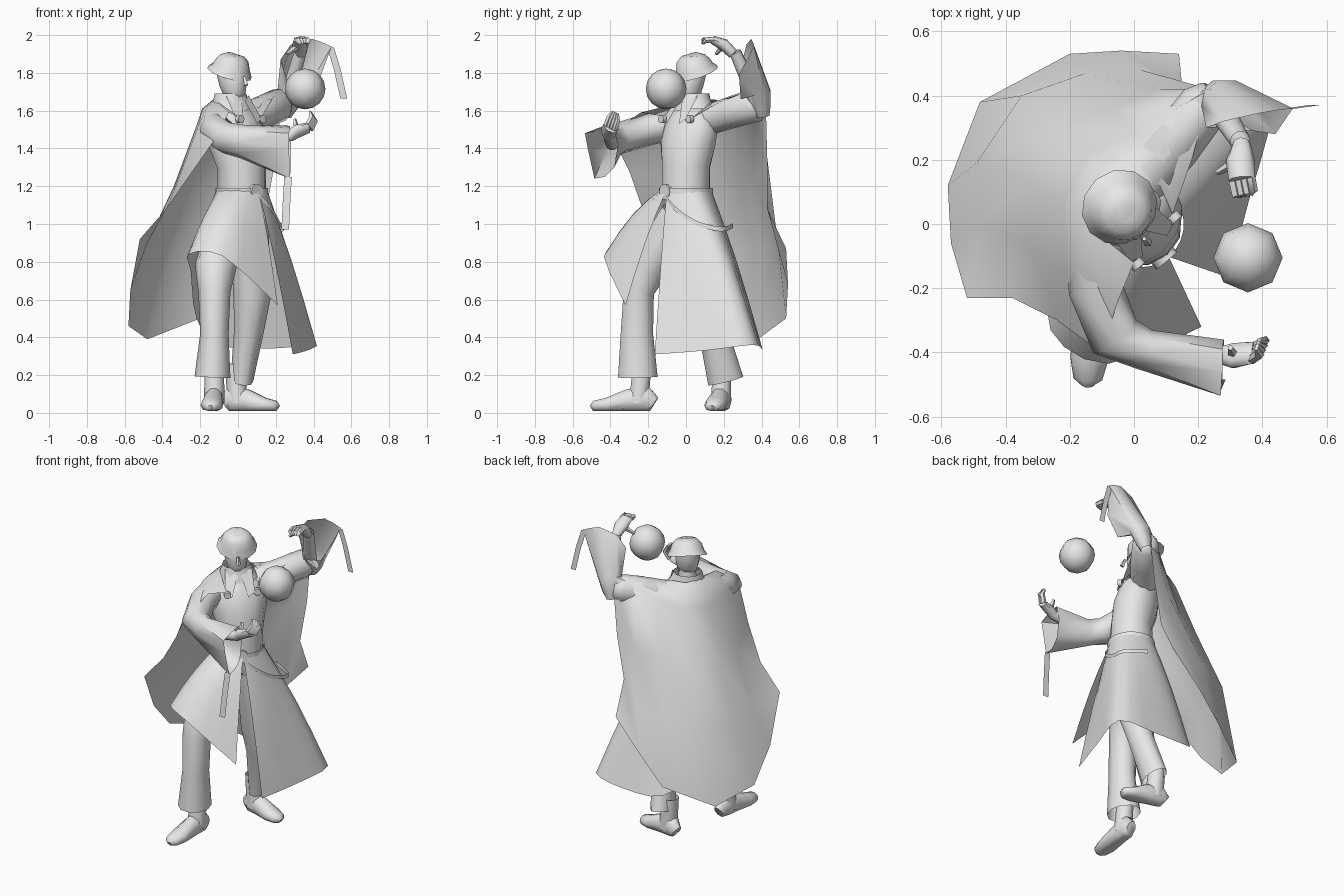
import bpy
import bmesh
import math
from mathutils import Vector

default_cube = bpy.data.objects.get("Cube")
if default_cube:
    bpy.data.objects.remove(default_cube, do_unlink=True)

grey = bpy.data.materials.new("plain grey")
grey.use_nodes = True
grey.diffuse_color = (.8, .8, .8, 1)
grey.node_tree.nodes["Principled BSDF"].inputs["Base Color"].default_value = grey.diffuse_color

UP = Vector((0, 0, 1))
FACING = Vector((.65, -.75, 0)).normalized()
ACROSS = Vector((.75, .65, 0)).normalized()
parts = []


def finish(name, bm):
    """Turn a bmesh into a named grey object."""
    bmesh.ops.recalc_face_normals(bm, faces=bm.faces)
    mesh = bpy.data.meshes.new(name)
    bm.to_mesh(mesh)
    bm.free()
    mesh.materials.append(grey)
    obj = bpy.data.objects.new(name, mesh)
    bpy.context.collection.objects.link(obj)
    parts.append(obj)


def loft(name, rows, closed=False, caps=False):
    """Skin a surface across rows of points."""
    bm = bmesh.new()
    grid = [[bm.verts.new(point) for point in row] for row in rows]
    count = len(grid[0])
    for low, high in zip(grid, grid[1:]):
        for i in range(count if closed else count - 1):
            j = (i + 1) % count
            bm.faces.new((low[i], low[j], high[j], high[i]))
    if caps:
        bm.faces.new(grid[0])
        bm.faces.new(grid[-1])
    finish(name, bm)


def tube(name, rings, side=None, sides=10, caps=False, floor=0, mouth=None):
    """Skin elliptical rings (x, y, z, half width, half height), ending in an optional shaped mouth."""
    centres = [Vector(ring[:3]) for ring in rings]
    rows = []
    for i, ring in enumerate(rings):
        before, after = centres[max(i - 1, 0)], centres[min(i + 1, len(rings) - 1)]
        along = (after - before).normalized()
        across = Vector(side) if side else along.cross(UP)
        across = (across - along * across.dot(along)).normalized()
        upward = across.cross(along)
        row = []
        for k in range(sides):
            turn = math.tau * k / sides
            point = centres[i] + across * ring[3] * math.cos(turn) + upward * ring[-1] * math.sin(turn)
            point.z = max(point.z, floor)
            row.append(point)
        rows.append(row)
    if mouth:
        rows.append(mouth)
    loft(name, rows, closed=True, caps=caps)


def ball(name, centre, radius):
    bm = bmesh.new()
    bmesh.ops.create_uvsphere(bm, u_segments=8, v_segments=8, radius=radius)
    bmesh.ops.translate(bm, vec=centre, verts=bm.verts)
    finish(name, bm)


def disc(name, centre, radius, depth):
    """Round fitting that faces the way the chest does."""
    middle = Vector(centre)
    ends = [middle - FACING * depth, middle + FACING * depth]
    tube(name, [(*end, radius) for end in ends], caps=True)


def rounded(points, steps=3):
    """Smooth path through the given points."""
    points = [Vector(p) for p in points]
    path = []
    for i in range(len(points) - 1):
        a, b, c, d = points[max(i - 1, 0)], points[i], points[i + 1], points[min(i + 2, len(points) - 1)]
        for k in range(steps):
            t = k / steps
            path.append(b + (c - a) * t / 2 + (a - b * 2.5 + c * 2 - d / 2) * t * t
                        + (b * 3 - a - c * 3 + d) * t ** 3 / 2)
    return path + [points[-1]]


# Floating orb
ball("floating_orb", (.355, -.105, 1.715), .108)

# Torso, neck and turned-down collar
tube("torso", [
    (.02, 0, 1.13, .13, .13), (.02, 0, 1.3, .135, .125), (0, .01, 1.42, .165, .135),
    (-.02, .03, 1.53, .17, .12), (-.03, .04, 1.61, .1, .08),
], side=ACROSS, sides=12, caps=True)
tube("neck", [(-.04, .04, 1.55, .06), (-.03, .03, 1.72, .05)], side=ACROSS)
tube("collar", [
    (-.03, .04, 1.59, .125, .105), (-.04, .04, 1.65, .1, .09), (-.04, .04, 1.69, .085),
], side=ACROSS, sides=12)
for label, sign in (("left", 1), ("right", -1)):
    base, spread = Vector((-.03, .04, 0)), ACROSS * sign
    loft(label + "_lapel", [
        [base + spread * .08 + FACING * .04 + UP * 1.68, base + spread * .01 + FACING * .09 + UP * 1.65],
        [base + spread * .09 + FACING * .13 + UP * 1.56, base + spread * .05 + FACING * .145 + UP * 1.53],
    ])

# Head, nose and flared cap
tube("head", [
    (0, -.005, 1.65, .025, .03), (-.015, .01, 1.68, .055, .06), (-.025, .02, 1.74, .07, .08),
    (-.035, .03, 1.8, .075, .085), (-.04, .04, 1.86, .06, .07),
], side=ACROSS, caps=True)
nose = Vector((-.02, .015, 0)) + FACING * .08
tube("nose", [(*(nose + UP * 1.78), .008), (*(nose + FACING * .018 + UP * 1.735), .014)],
     side=ACROSS, sides=4, caps=True)
tube("cap", [
    (-.03, .035, 1.9, .03), (-.032, .037, 1.892, .065), (-.033, .038, 1.865, .09),
    (-.037, .044, 1.83, .102), (-.045, .053, 1.8, .122),
], side=ACROSS, sides=12, caps=True)

# Cape: rows run from the left side round the back to the right side
loft("cape", [
    [(.12, .03, 1.56), (.08, .12, 1.63), (0, .15, 1.66), (-.09, .13, 1.66),
     (-.13, .05, 1.66), (-.1, -.04, 1.64), (0, -.12, 1.57)],
    [(.18, .2, 1.66), (.1, .22, 1.67), (0, .21, 1.64), (-.12, .18, 1.62),
     (-.19, .06, 1.61), (-.17, -.1, 1.61), (-.05, -.24, 1.59)],
    [(.24, .42, 1.73), (.13, .36, 1.68), (0, .27, 1.58), (-.14, .22, 1.54),
     (-.22, .07, 1.52), (-.21, -.16, 1.52), (-.1, -.4, 1.48)],
    [(.2, .43, 1.35), (.08, .42, 1.3), (-.06, .36, 1.25), (-.23, .3, 1.22),
     (-.34, .14, 1.2), (-.33, -.06, 1.2), (-.24, -.3, 1.28)],
    [(.15, .43, 1.08), (.02, .48, .95), (-.15, .47, .9), (-.35, .4, .85),
     (-.49, .19, .85), (-.48, 0, .9), (-.38, -.23, 1.08)],
    [(.14, .53, .87), (-.04, .54, .68), (-.2, .53, .5), (-.48, .38, .39),
     (-.58, .12, .46), (-.57, -.06, .65), (-.52, -.23, .92)],
])
disc("left_clasp", (.125, .02, 1.555), .022, .012)
disc("right_clasp", (.01, -.125, 1.555), .022, .012)

# Coat skirt, split at the front, with one front panel lifted by the stride
hem = rounded([
    (.29, -.165, .31), (.365, .1, .33), (.41, .35, .36), (.16, .4, .34), (-.1, .38, .36),
    (-.22, .2, .5), (-.25, -.1, .75), (-.26, -.33, .84), (-.08, -.435, .83), (.21, -.32, .57),
])
waist = []
front_angle = math.atan2(FACING.y, FACING.x)
for i in range(len(hem)):
    turn = front_angle + math.tau * i / (len(hem) - 1)
    waist.append(Vector((.02 + .135 * math.cos(turn), .135 * math.sin(turn), 1.18)))
loft("coat_skirt", [
    [top.lerp(low, step) + UP * .04 * math.sin(math.pi * step) for top, low in zip(waist, hem)]
    for step in (0, .25, .5, .75, 1)
])

# Belt, buckle and slack strap
tube("belt", [(.02, 0, height, .142) for height in (1.16, 1.19)], side=ACROSS, sides=14)
disc("buckle", (.09, -.1, 1.17), .042, .02)
strap = rounded([(.1, -.12, 1.15), (.175, -.06, 1.07), (.22, .06, .99), (.235, .19, .96), (.1, .25, .98)])
loft("slack_strap", [[p + UP * lift for p in strap] for lift in (0, .025)])

# Right arm with a wide pointed sleeve
tube("right_sleeve", [
    (-.13, -.06, 1.53, .08), (-.12, -.2, 1.5, .085), (-.06, -.35, 1.455, .085),
    (.03, -.39, 1.435, .065, .09),
], sides=8, mouth=[
    (.27, -.52, 1.4), (.27, -.535, 1.48), (.275, -.46, 1.51), (.275, -.39, 1.52),
    (.28, -.36, 1.42), (.28, -.38, 1.3), (.275, -.43, 1.25), (.275, -.485, 1.24),
])
tube("right_forearm", [(.05, -.39, 1.43, .04), (.29, -.41, 1.47, .03)])

# Left arm, bent upward, with a hanging sleeve
tube("left_upper_sleeve", [
    (.02, .12, 1.55, .08), (.12, .24, 1.59, .085), (.22, .37, 1.63, .08, .09), (.25, .41, 1.64, .05),
], caps=True)
tube("left_sleeve", [
    (.25, .41, 1.57, .035), (.26, .4, 1.62, .06, .05), (.28, .39, 1.7, .075, .06),
], side=(1, .25, .3), sides=8, mouth=[
    (.495, .36, 1.94), (.44, .28, 1.79), (.37, .29, 1.66), (.28, .3, 1.7),
    (.225, .3, 1.87), (.28, .32, 1.95), (.39, .345, 1.98), (.45, .355, 1.96),
])
tube("left_forearm", [(.25, .39, 1.62, .045), (.33, .26, 1.91, .032)])


def ribbon(name, start, end, width):
    """Flat trailing strip hanging from a sleeve."""
    offset = Vector((width, 0, 0))
    middle = Vector(start).lerp(Vector(end), .5) + UP * .02
    loft(name, [[Vector(p) - offset, Vector(p) + offset] for p in (start, middle, end)])


ribbon("right_ribbon", (.265, -.485, 1.25), (.25, -.52, .97), .02)
ribbon("left_ribbon", (.49, .36, 1.935), (.56, .37, 1.665), .018)


def hand(label, wrist, palm, knuckle, tip, spread, thumb):
    """Palm, four curled fingers and a thumb."""
    wrist, palm, knuckle, tip, spread = map(Vector, (wrist, palm, knuckle, tip, spread))
    tube(label + "_palm", [
        (*wrist, .028), (*palm, .045, .032), (*knuckle, .04, .022),
    ], side=spread, sides=8, caps=True)
    for i, place in enumerate((-1.5, -.5, .5, 1.5)):
        shift = spread * place * .018
        bend = knuckle.lerp(tip, .5) + (knuckle - palm) * .3
        tube(f"{label}_finger_{i}", [
            (*(knuckle + shift), .016), (*(bend + shift), .015), (*(tip + shift * .6), .007),
        ], side=spread, sides=5, caps=True)
    tube(label + "_thumb", [(*palm, .02), (*thumb, .009)], side=spread, sides=5, caps=True)


hand("right", (.27, -.41, 1.46), (.31, -.41, 1.49), (.375, -.4, 1.51), (.385, -.375, 1.59),
     (.3, .8, -.4), (.3, -.385, 1.555))
hand("left", (.335, .25, 1.9), (.33, .2, 1.95), (.335, .14, 1.975), (.35, .09, 1.955),
     (1, .2, 0), (.26, .16, 1.9))

# Trousers
tube("right_trouser", [
    (-.04, -.04, 1.05, .1), (-.12, -.2, .77, .11), (-.125, -.25, .64, .085),
    (-.125, -.26, .42, .075, .09), (-.135, -.255, .19, .095, .11),
], side=(1, 0, 0))
tube("left_trouser", [
    (.06, .06, 1.02, .1), (.075, .1, .62, .1), (.06, .14, .45, .08),
    (.02, .21, .17, .06, .1),
], side=(1, 0, 0))


def boot(label, heel, toe):
    """Ankle shaft and a foot that tapers to the toe."""
    heel, toe = Vector(heel), Vector(toe)
    rows = []
    for step, width, height in ((0, .03, .05), (.12, .05, .085), (.4, .052, .075),
                                (.75, .06, .045), (.95, .045, .035), (1, .02, .02)):
        centre = heel.lerp(toe, step)
        rows.append((centre.x, centre.y, height * .7 + .01, width, height * .9))
    tube(label + "_foot", rows, caps=True, floor=.01)
    ankle, shin = heel.lerp(toe, .25), heel.lerp(toe, .18)
    tube(label + "_ankle", [(*(ankle + UP * .05), .055), (*(shin + UP * .26), .05)], side=(1, 0, 0))


boot("right", (-.12, -.17, 0), (-.145, -.5, 0))
boot("left", (-.07, .2, 0), (.21, .14, 0))

# Smooth shading with sharp edges kept
bpy.ops.object.select_all(action='DESELECT')
for part in parts:
    part.select_set(True)
bpy.context.view_layer.objects.active = parts[0]
bpy.ops.object.shade_smooth_by_angle(angle=math.radians(60))
